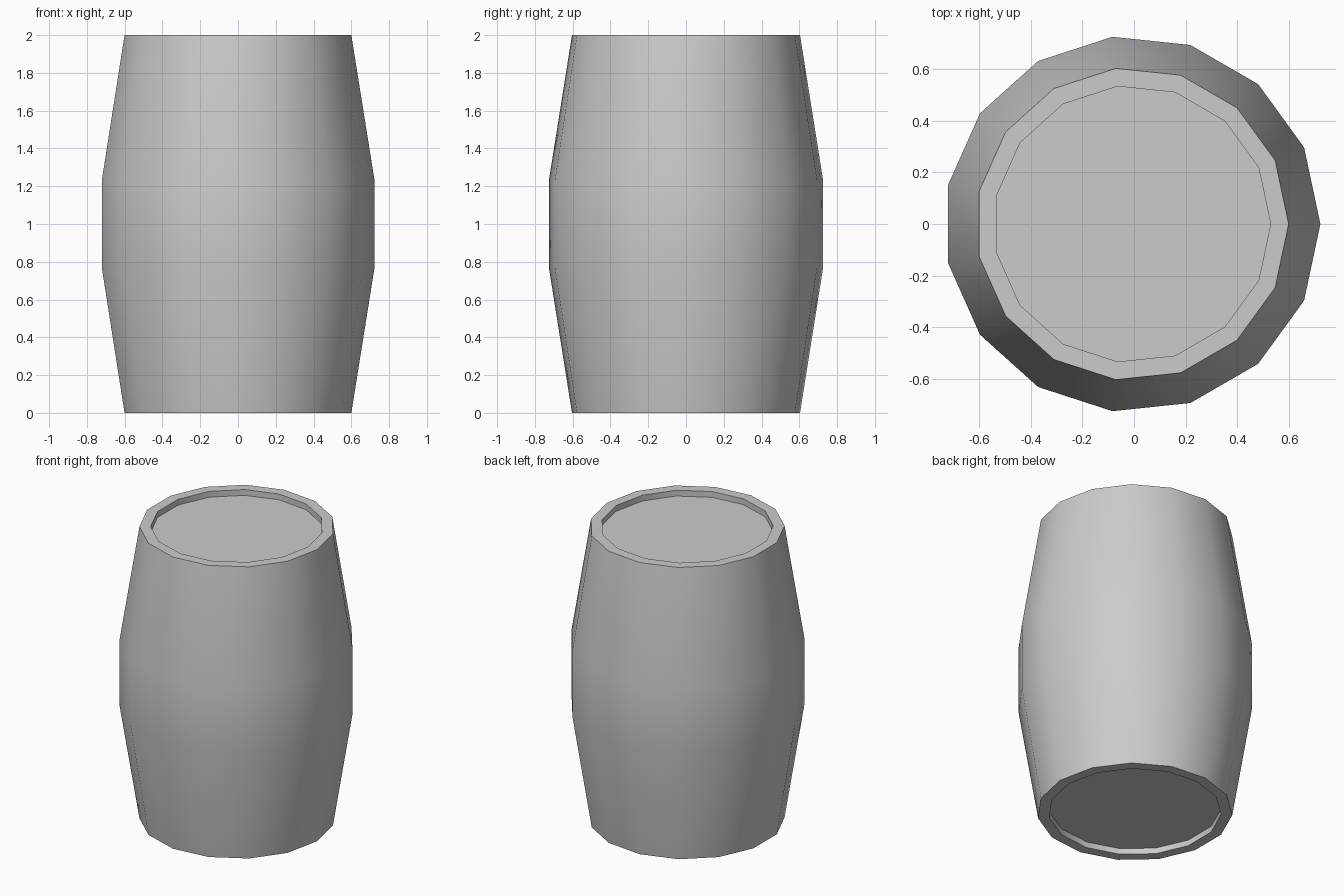
import bpy, bmesh, math

if "Cube" in bpy.data.objects:
    bpy.data.objects.remove(bpy.data.objects["Cube"])

SIDES = 15
SHIFT = -0.007   # centres the odd-sided bounding box on x = 0

# barrel profile (radius, height): recessed bottom lid, bulged wall, recessed top lid
profile = [(0.537, 0.04), (0.537, 0.0), (0.607, 0.0), (0.73, 0.77),
           (0.73, 1.23), (0.607, 2.0), (0.537, 2.0), (0.537, 1.96)]

bm = bmesh.new()
rings = []
for r, z in profile:
    rings.append([bm.verts.new((SHIFT + r * math.cos(2 * math.pi * i / SIDES),
                                r * math.sin(2 * math.pi * i / SIDES), z))
                  for i in range(SIDES)])

# walls and rims
for a, b in zip(rings, rings[1:]):
    for i in range(SIDES):
        j = (i + 1) % SIDES
        bm.faces.new((a[i], a[j], b[j], b[i]))

# lids
bm.faces.new(rings[0][::-1])
bm.faces.new(rings[-1])
bmesh.ops.recalc_face_normals(bm, faces=bm.faces)

mesh = bpy.data.meshes.new("barrel")
bm.to_mesh(mesh)
bm.free()
barrel = bpy.data.objects.new("barrel", mesh)
bpy.context.collection.objects.link(barrel)

# smooth sides, sharp rims
bpy.context.view_layer.objects.active = barrel
barrel.select_set(True)
bpy.ops.object.shade_smooth_by_angle(angle=math.radians(35))
